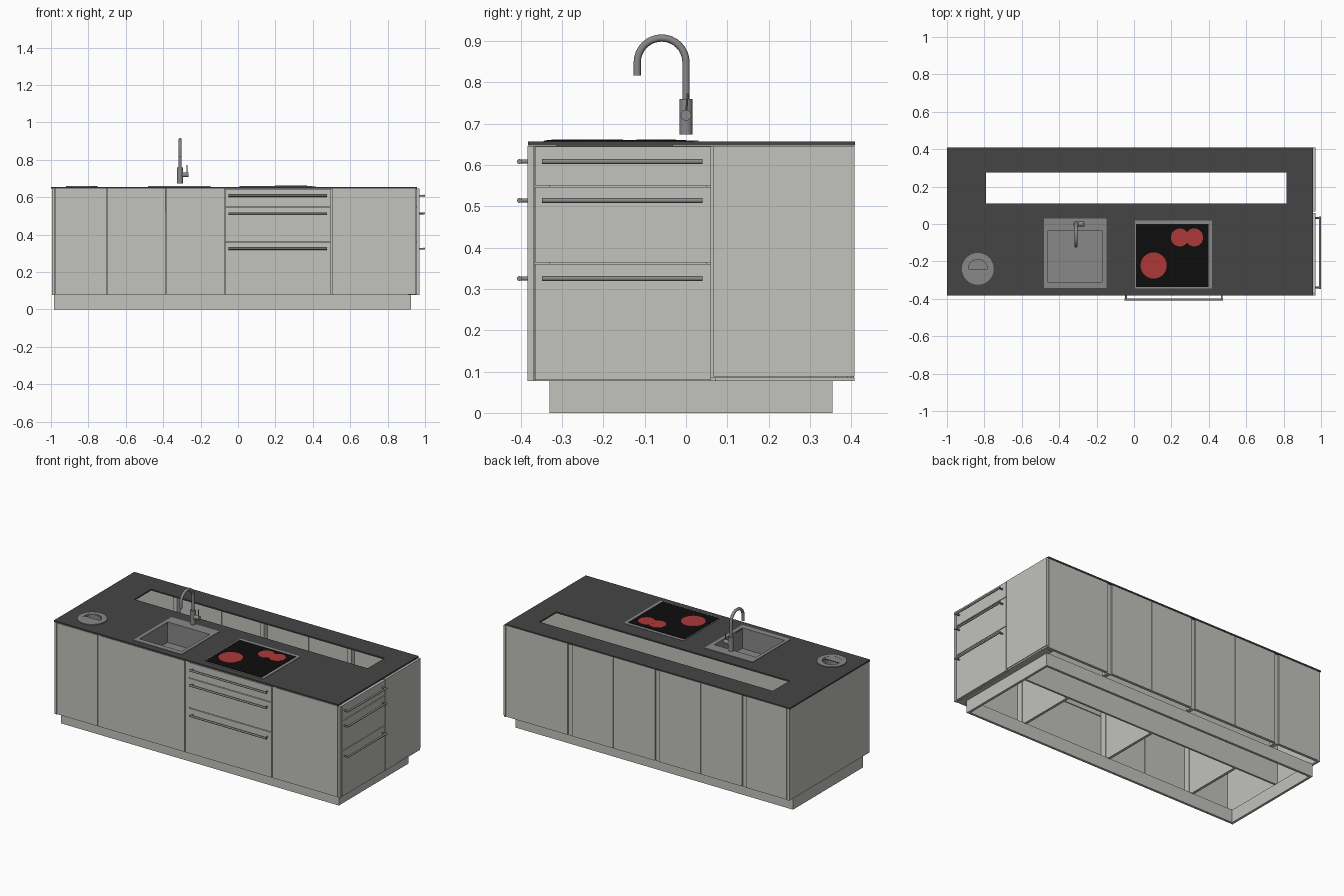
import bpy, bmesh, math
from mathutils import Vector

if "Cube" in bpy.data.objects:
    bpy.data.objects.remove(bpy.data.objects["Cube"])


def material(name, r, g, b):
    m = bpy.data.materials.new(name)
    m.diffuse_color = (r, g, b, 1)
    m.use_nodes = True
    m.node_tree.nodes["Principled BSDF"].inputs["Base Color"].default_value = m.diffuse_color
    return m


LIGHT = material("cabinet_grey", 0.54, 0.54, 0.51)
DARK = material("worktop_charcoal", 0.06, 0.06, 0.06)
STEEL = material("steel_grey", 0.25, 0.25, 0.25)
BLACK = material("glass_black", 0.004, 0.004, 0.004)
RED = material("heat_red", 0.42, 0.04, 0.04)


def finish(name, bm, mat, smooth=False):
    bmesh.ops.recalc_face_normals(bm, faces=bm.faces)
    me = bpy.data.meshes.new(name)
    bm.to_mesh(me)
    bm.free()
    me.materials.append(mat)
    ob = bpy.data.objects.new(name, me)
    bpy.context.collection.objects.link(ob)
    if smooth:
        bpy.ops.object.select_all(action='DESELECT')
        ob.select_set(True)
        bpy.context.view_layer.objects.active = ob
        bpy.ops.object.shade_smooth_by_angle(angle=math.radians(40))
    return ob


def box(name, x0, x1, y0, y1, z0, z1, mat=LIGHT):
    bm = bmesh.new()
    bmesh.ops.create_cube(bm, size=1)
    for v in bm.verts:
        v.co = Vector(((x0 + x1) / 2 + v.co.x * (x1 - x0),
                       (y0 + y1) / 2 + v.co.y * (y1 - y0),
                       (z0 + z1) / 2 + v.co.z * (z1 - z0)))
    return finish(name, bm, mat)


def tube(name, path, r, mat=STEEL, n=16):
    """Capped round bar swept along a list of points."""
    bm = bmesh.new()
    pts = [Vector(p) for p in path]
    rings = []
    ref = None
    for i, p in enumerate(pts):
        t = (pts[min(i + 1, len(pts) - 1)] - pts[max(i - 1, 0)]).normalized()
        if ref is None:
            ref = t.orthogonal()
        u = (ref - t * ref.dot(t)).normalized()
        ref = u
        w = t.cross(u)
        rings.append([bm.verts.new(p + r * (math.cos(a) * u + math.sin(a) * w))
                      for a in (2 * math.pi * k / n for k in range(n))])
    for a, b in zip(rings, rings[1:]):
        for k in range(n):
            bm.faces.new((a[k], a[(k + 1) % n], b[(k + 1) % n], b[k]))
    bm.faces.new(rings[0])
    bm.faces.new(rings[-1])
    return finish(name, bm, mat, True)


def plate(name, xs, ys, holes, z0, z1, mat):
    """Flat slab on a grid of cuts, leaving out the hole rectangles."""
    bm = bmesh.new()
    for i in range(len(xs) - 1):
        for j in range(len(ys) - 1):
            cx, cy = (xs[i] + xs[i + 1]) / 2, (ys[j] + ys[j + 1]) / 2
            if any(a < cx < b and c < cy < d for a, b, c, d in holes):
                continue
            bm.faces.new([bm.verts.new((x, y, z0)) for x, y in (
                (xs[i], ys[j]), (xs[i + 1], ys[j]), (xs[i + 1], ys[j + 1]), (xs[i], ys[j + 1]))])
    bmesh.ops.remove_doubles(bm, verts=bm.verts, dist=1e-5)
    ext = bmesh.ops.extrude_face_region(bm, geom=bm.faces[:], use_keep_orig=True)
    for v in ext["geom"]:
        if isinstance(v, bmesh.types.BMVert):
            v.co.z = z1
    return finish(name, bm, mat)


def frame(name, outer, hole, z0, z1, mat):
    a, b, c, d = outer
    e, f, g, h = hole
    return plate(name, [a, e, f, b], [c, g, h, d], [hole], z0, z1, mat)


# plinth: a hollow ring on the floor
frame("plinth", (-0.985, 0.925, -0.33, 0.355), (-0.97, 0.91, -0.315, 0.34), 0, 0.08, LIGHT)

# worktop with planter slot, sink and waste openings
SLOT = (-0.79, 0.815, 0.11, 0.275)
BASIN = (-0.46, -0.17, -0.31, -0.035)
WASTE = (-0.89, -0.78, -0.295, -0.185)
holes = [SLOT, BASIN, WASTE]
xs = sorted({-1, 0.957} | {h[k] for h in holes for k in (0, 1)})
ys = sorted({-0.382, 0.409} | {h[k] for h in holes for k in (2, 3)})
plate("worktop", xs, ys, holes, 0.647, 0.656, DARK)

# cabinet shell
Z0, Z1 = 0.077, 0.646
box("left_side", -0.995, -0.98, -0.383, 0.405, Z0, Z1)
box("right_side_panel", 0.955, 0.97, 0.066, 0.408, 0.088, Z1)
box("right_side_rail", 0.955, 0.968, 0.07, 0.408, Z0, 0.086)
box("right_bottom", 0.91, 0.955, -0.365, 0.39, Z0, 0.086)
box("right_front_post", 0.955, 0.97, -0.383, -0.368, Z0, Z1)
box("inner_back", -0.98, 0.955, 0.048, 0.06, Z0, Z1)

# filler posts and dividers at the three bay joints
for i, x in enumerate((-0.685, -0.085, 0.515)):
    box(f"front_post_{i}", x - 0.013, x + 0.013, -0.378, -0.33, Z0, Z1)
    box(f"back_post_{i}", x - 0.013, x + 0.013, 0.36, 0.4, Z0, Z1)
    box(f"divider_{i}", x - 0.008, x + 0.008, -0.36, 0.06, Z0, Z1)

# flat doors front and back
front = [(-0.978, -0.7), (-0.67, -0.387), (-0.384, -0.1), (0.53, 0.953)]
back = [(-0.978, -0.7), (-0.67, -0.387), (-0.384, -0.1),
        (-0.07, 0.213), (0.216, 0.5), (0.53, 0.953)]
for i, (a, b) in enumerate(front):
    box(f"front_door_{i}", a, b, -0.383, -0.366, 0.08, Z1)
for i, (a, b) in enumerate(back):
    box(f"back_door_{i}", a, b, 0.39, 0.407, 0.08, Z1)

# drawers with bar handles, on the front and on the right end
for i, (z0, z1, hz) in enumerate(((0.08, 0.36, 0.325), (0.364, 0.546, 0.514), (0.55, 0.644, 0.608))):
    box(f"front_drawer_{i}", -0.07, 0.498, -0.383, -0.366, z0, z1)
    box(f"right_drawer_{i}", 0.953, 0.97, -0.365, 0.06, z0, z1)
    tube(f"front_handle_{i}", [(-0.05, -0.403, hz), (0.477, -0.403, hz)], 0.006, n=12)
    tube(f"right_handle_{i}", [(0.994, -0.348, hz), (0.994, 0.04, hz)], 0.006, n=12)
    for x in (-0.042, 0.469):
        tube(f"front_handle_stud_{i}", [(x, -0.403, hz), (x, -0.38, hz)], 0.005, n=10)
    for y in (-0.34, 0.032):
        tube(f"right_handle_stud_{i}", [(0.994, y, hz), (0.968, y, hz)], 0.005, n=10)

# sink: rim and open basin
frame("sink_rim", (-0.48, -0.148, -0.343, 0.03), BASIN, 0.655, 0.659, STEEL)
a, b, c, d = BASIN
frame("sink_walls", (a - 0.004, b + 0.004, c - 0.004, d + 0.004), BASIN, 0.53, 0.657, STEEL)
box("sink_floor", a - 0.004, b + 0.004, c - 0.004, d + 0.004, 0.526, 0.531, STEEL)

# tap: body, swan neck, side knob and lever
tx = -0.31
tube("tap_body", [(tx, 0, 0.674), (tx, 0, 0.76)], 0.016, n=24)
neck = [(tx, 0, 0.75), (tx, 0, 0.8)]
for k in range(17):
    t = math.pi * k / 16
    neck.append((tx, -0.059 + 0.059 * math.cos(t), 0.848 + 0.059 * math.sin(t)))
neck.append((tx, -0.118, 0.816))
tube("tap_neck", neck, 0.0088)
tube("tap_knob", [(tx, 0, 0.72), (-0.265, 0, 0.72)], 0.013, n=20)
tube("tap_lever", [(-0.273, 0, 0.72), (-0.273, 0.004, 0.773)], 0.0025, n=8)

# hob: steel tray, black glass and red heat zones
box("hob_tray", 0.005, 0.417, -0.345, 0.02, 0.655, 0.658, STEEL)
box("hob_glass", 0.011, 0.398, -0.338, 0.0, 0.657, 0.6605, BLACK)
for i, (x, y, r) in enumerate(((0.105, -0.222, 0.07), (0.245, -0.072, 0.048), (0.322, -0.072, 0.048))):
    tube(f"heat_zone_{i}", [(x, y, 0.659), (x, y, 0.6615 + 0.0001 * i)], r, RED, 32)


# waste inlet: round rim, half covered, with a bin tube below
def ring_disc(name, r0, r1, a0, a1, z0, z1, n=32):
    bm = bmesh.new()
    faces = []
    for k in range(n):
        t = [a0 + (a1 - a0) * (k + s) / n for s in (0, 1)]
        pts = [(r0, t[0]), (r1, t[0]), (r1, t[1]), (r0, t[1])]
        if r0 == 0:
            pts = pts[:3]
        faces.append(bm.faces.new([bm.verts.new((-0.835 + r * math.cos(q), -0.24 + r * math.sin(q), z0))
                                   for r, q in pts]))
    bmesh.ops.remove_doubles(bm, verts=bm.verts, dist=1e-5)
    ext = bmesh.ops.extrude_face_region(bm, geom=bm.faces[:], use_keep_orig=True)
    for v in ext["geom"]:
        if isinstance(v, bmesh.types.BMVert):
            v.co.z = z1
    finish(name, bm, STEEL, True)


ring_disc("waste_rim", 0.054, 0.085, 0, 2 * math.pi, 0.655, 0.661)
ring_disc("waste_half_lid", 0, 0.054, math.pi, 2 * math.pi, 0.655, 0.66)
ring_disc("waste_tube", 0.051, 0.054, 0, 2 * math.pi, 0.58, 0.656)
ring_disc("waste_floor", 0, 0.054, 0, 2 * math.pi, 0.577, 0.581)
